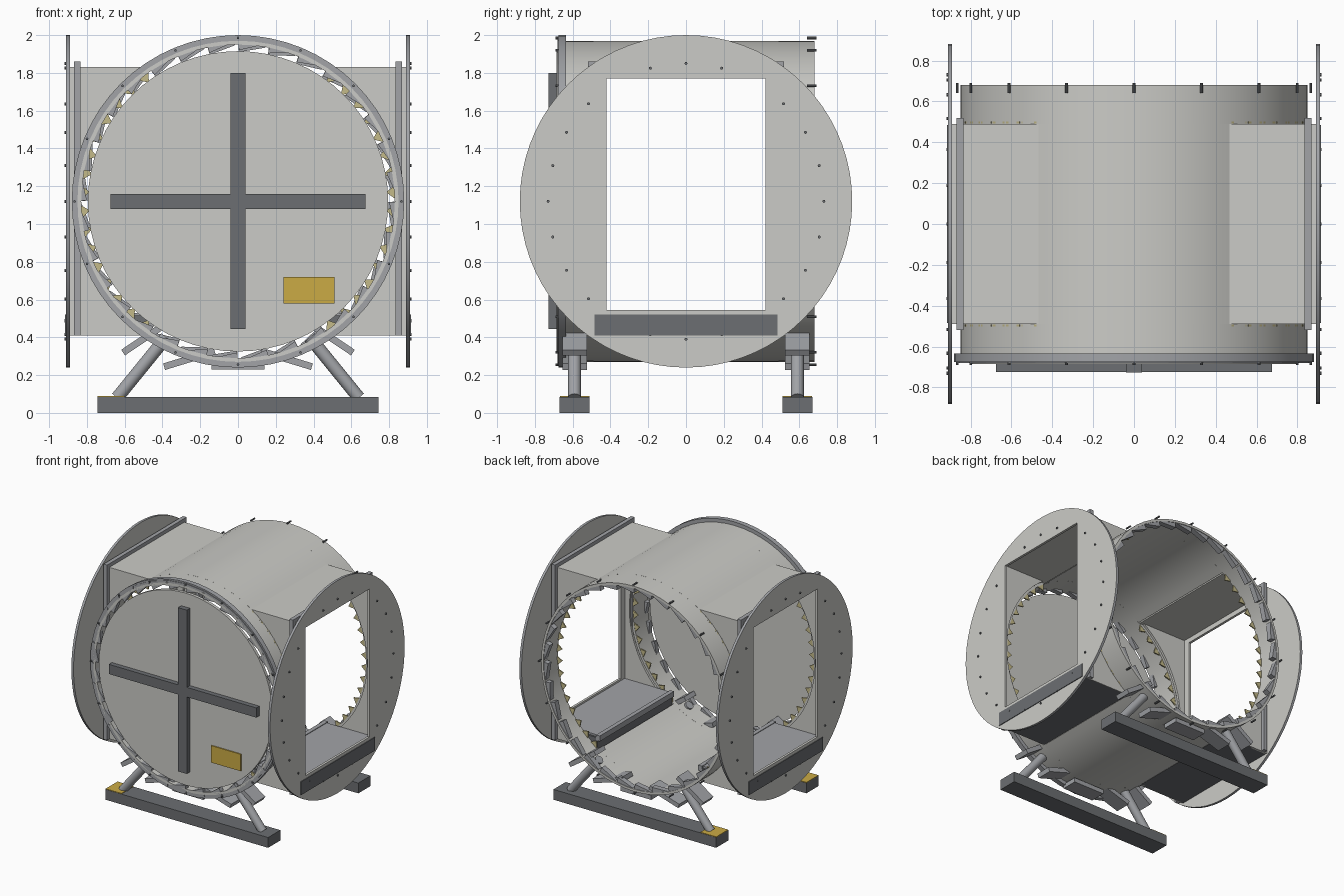
import bpy, bmesh
from math import sin, cos, pi, radians, asin, atan2
from mathutils import Vector, Matrix

if "Cube" in bpy.data.objects:
    bpy.data.objects.remove(bpy.data.objects["Cube"])

CZ = 1.12                 # height of the barrel axis
R_OUT, R_IN = 0.85, 0.83  # barrel wall
DUCT_Y, DUCT_H = 0.49, 0.71
OPEN = asin(DUCT_H / R_OUT)


def material(name, rgb):
    m = bpy.data.materials.new(name)
    m.use_nodes = True
    m.diffuse_color = (*rgb, 1)
    bsdf = m.node_tree.nodes["Principled BSDF"]
    bsdf.inputs["Base Color"].default_value = (*rgb, 1)
    bsdf.inputs["Roughness"].default_value = 0.6
    return m


HULL = material("pale grey", (0.60, 0.60, 0.57))
STEEL = material("mid grey", (0.36, 0.37, 0.39))
DARK = material("dark grey", (0.15, 0.158, 0.168))
GOLD = material("gold", (0.60, 0.41, 0.06))
TAN = material("tan", (0.55, 0.49, 0.25))


def finish(name, bm, *mats, smooth=False):
    bmesh.ops.recalc_face_normals(bm, faces=bm.faces)
    me = bpy.data.meshes.new(name)
    bm.to_mesh(me)
    bm.free()
    ob = bpy.data.objects.new(name, me)
    bpy.context.collection.objects.link(ob)
    for m in mats:
        me.materials.append(m)
    if smooth:
        bpy.context.view_layer.objects.active = ob
        bpy.ops.object.select_all(action='DESELECT')
        ob.select_set(True)
        bpy.ops.object.shade_smooth_by_angle(angle=radians(30))
    return ob


def place(p, axis, d):
    # 2D profile point to 3D, d being the depth along the axis
    return (d, p[0], p[1]) if axis == 'x' else (p[0], d, p[1])


def prisms(name, polys, axis, lo, hi, mat, smooth=False):
    bm = bmesh.new()
    for poly in polys:
        a = [bm.verts.new(place(p, axis, lo)) for p in poly]
        b = [bm.verts.new(place(p, axis, hi)) for p in poly]
        bm.faces.new(a)
        bm.faces.new(b)
        for i in range(len(a)):
            j = (i + 1) % len(a)
            bm.faces.new((a[i], a[j], b[j], b[i]))
    return finish(name, bm, mat, smooth=smooth)


def shell(name, outer, inner, axis, lo, hi, closed, *mats):
    # solid between two matching profiles; outer rim takes the last material
    bm = bmesh.new()
    rows = [[bm.verts.new(place(p, axis, d)) for p in prof]
            for prof, d in ((outer, lo), (outer, hi), (inner, hi), (inner, lo))]
    n = len(outer)
    for i in range(n if closed else n - 1):
        j = (i + 1) % n
        for k in range(4):
            u, v = rows[k], rows[(k + 1) % 4]
            f = bm.faces.new((u[i], u[j], v[j], v[i]))
            f.material_index = len(mats) - 1 if k == 0 else 0
    if not closed:
        for i in (0, n - 1):
            bm.faces.new([r[i] for r in rows])
    return finish(name, bm, *mats, smooth=True)


def polar(r, a):
    return (r * cos(a), CZ + r * sin(a))


def arc(r, a, b, n):
    return [polar(r, a + (b - a) * i / n) for i in range(n + 1)]


def circle(r, n=64):
    return arc(r, 0, 2 * pi, n)[:-1]


def box(name, x, y, z, mat, tilt=0):
    bm = bmesh.new()
    bmesh.ops.create_cube(bm, size=1)
    size = [c[1] - c[0] for c in (x, y, z)]
    mid = Vector([(c[0] + c[1]) / 2 for c in (x, y, z)])
    bmesh.ops.transform(bm, verts=bm.verts, matrix=Matrix.Translation(mid)
                        @ Matrix.Rotation(tilt, 4, 'Y') @ Matrix.Diagonal((*size, 1)))
    return finish(name, bm, mat)


def rods(name, ends, r, mat, sides=8):
    bm = bmesh.new()
    for p, q in ends:
        p, q = Vector(p), Vector(q)
        m = Matrix.Translation((p + q) / 2) @ (q - p).to_track_quat('Z', 'Y').to_matrix().to_4x4()
        bmesh.ops.create_cone(bm, cap_ends=True, segments=sides, radius1=r, radius2=r,
                              depth=(q - p).length, matrix=m)
    return finish(name, bm, mat, smooth=True)


# Barrel: two full end bands, and roof and belly between the side openings
for label, lo, hi in (("front", -0.68, -DUCT_Y), ("back", DUCT_Y, 0.68)):
    shell(label + "_barrel_band", circle(R_OUT), circle(R_IN), 'y', lo, hi, True, HULL)
for label, a in (("roof", OPEN), ("belly", OPEN + pi)):
    b = a + pi - 2 * OPEN
    shell("barrel_" + label, arc(R_OUT, a, b, 16), arc(R_IN, a, b, 16),
          'y', -DUCT_Y, DUCT_Y, False, HULL)

# Front cover with cross brace and plaque
prisms("front_cover", [circle(0.795)], 'y', -0.685, -0.66, HULL, True)
box("brace_horizontal", (-0.675, 0.675), (-0.725, -0.685), (1.08, 1.16), DARK)
box("brace_vertical", (-0.04, 0.04), (-0.727, -0.685), (0.445, 1.80), DARK)
box("plaque", (0.24, 0.51), (-0.694, -0.685), (0.58, 0.72), GOLD)

# Toothed rims at both ends
STEP = 2 * pi / 32


def teeth(r_out, r_mid, r_in):
    return [[polar(r_out, a), polar(r_out, a + STEP), polar(r_in, a + STEP * 0.97),
             polar(r_mid, a + STEP * 0.12)] for a in (i * STEP for i in range(32))]


shell("front_flange", circle(0.88), circle(0.845), 'y', -0.675, -0.635, True, STEEL)
prisms("front_rim_teeth", teeth(0.87, 0.845, 0.80), 'y', -0.68, -0.64, STEEL)
prisms("back_rim_teeth", teeth(0.845, 0.825, 0.79), 'y', 0.63, 0.675, STEEL)
for label, y in (("front", -0.665), ("back", 0.665)):
    spots = [polar(0.865, i * pi / 8) for i in range(16)]
    rods(label + "_rim_bolts", [((x, y - 0.025, z), (x, y + 0.025, z)) for x, z in spots],
         0.007, DARK)

# Side ports, mirrored left and right
HOLE_Y, HOLE_UP, HOLE_DOWN = 0.42, 0.65, 0.575
corners = [atan2(z, y) % (2 * pi) for y in (HOLE_Y, -HOLE_Y) for z in (HOLE_UP, -HOLE_DOWN)]
angles = sorted([i * pi / 36 for i in range(72)] + corners)


def hole_point(a):
    c, s = cos(a), sin(a)
    reach = HOLE_UP if s > 0 else HOLE_DOWN
    return polar(min(HOLE_Y / max(abs(c), 1e-6), reach / max(abs(s), 1e-6)), a)


for side, s in (("left", 1), ("right", -1)):
    def span(a, b):
        return tuple(sorted((s * a, s * b)))

    # Round end plate with a rectangular doorway
    shell(side + "_port_plate", [polar(0.88, a) for a in angles],
          [hole_point(a) for a in angles], 'x', *span(0.89, 0.91), True, HULL, STEEL)
    bolts = [polar(0.73, i * pi / 12) for i in range(24) if i not in (4, 8)]
    rods(side + "_port_bolts", [((s * 0.90, y, z), (s * 0.918, y, z)) for y, z in bolts],
         0.008, DARK)

    # Duct roof, cheeks, base and floor
    top, low = CZ + DUCT_H, CZ - DUCT_H
    box(side + "_duct_roof", span(0.465, 0.895), (-DUCT_Y, DUCT_Y), (top - 0.02, top), HULL)
    box(side + "_duct_base", span(0.47, 0.895), (-0.485, 0.485), (low, 0.515), DARK)
    box(side + "_duct_floor", span(0.47, 0.895), (-0.47, 0.47), (0.515, 0.53), STEEL)
    box(side + "_floor_edge", span(0.45, 0.485), (-0.485, 0.485), (0.49, 0.535), STEEL)
    box(side + "_door_sill", span(0.90, 0.916), (-0.485, 0.485), (low, 0.52), DARK)
    cheek = [(0.895, top)] + arc(R_OUT, OPEN, -OPEN, 24) + [(0.895, low)]
    cheek = [(s * x, z) for x, z in cheek]
    half = 2 * OPEN / 16
    spikes = []
    for i in range(16):
        a = -OPEN + i * half
        spikes.append([(s * x, z) for x, z in (polar(0.85, a), polar(0.85, a + half * 0.9),
                                               polar(0.785, a + half * 0.5))])
    for end, y in (("front", -1), ("back", 1)):
        lo, hi = sorted((y * 0.472, y * DUCT_Y))
        prisms(f"{side}_{end}_duct_cheek", [cheek], 'y', lo, hi, HULL)
        lo, hi = sorted((y * 0.492, y * 0.502))
        prisms(f"{side}_{end}_seal_teeth", spikes, 'y', lo, hi, TAN)
        lo, hi = sorted((y * 0.485, y * 0.52))
        box(f"{side}_{end}_duct_frame", span(0.835, 0.868), (lo, hi), (low, 1.86), STEEL)
    box(side + "_top_duct_frame", span(0.835, 0.868), (-0.485, 0.485), (top - 0.005, 1.86), STEEL)

# Stand: rails, slanted struts and saddle pads
for end, y in (("front", -0.59), ("back", 0.59)):
    box(end + "_rail", (-0.745, 0.745), (y - 0.08, y + 0.08), (0, 0.085), DARK)
    box(end + "_rail_marker", (-0.745, -0.60), (y - 0.078, y + 0.078), (0.085, 0.09), GOLD)
    rods(end + "_struts", [((s * 0.64, y, 0.08), (s * 0.38, y, 0.40)) for s in (-1, 1)],
         0.034, STEEL, 20)
    for i in range(-2, 3):
        a = radians(17 * i)
        x, z = 0.88 * sin(a), CZ - 0.88 * cos(a) + 0.007
        box(f"{end}_saddle_pad_{i + 3}", (x - 0.14, x + 0.14), (y - 0.065, y + 0.065),
            (z - 0.018, z + 0.018), STEEL, tilt=a)
